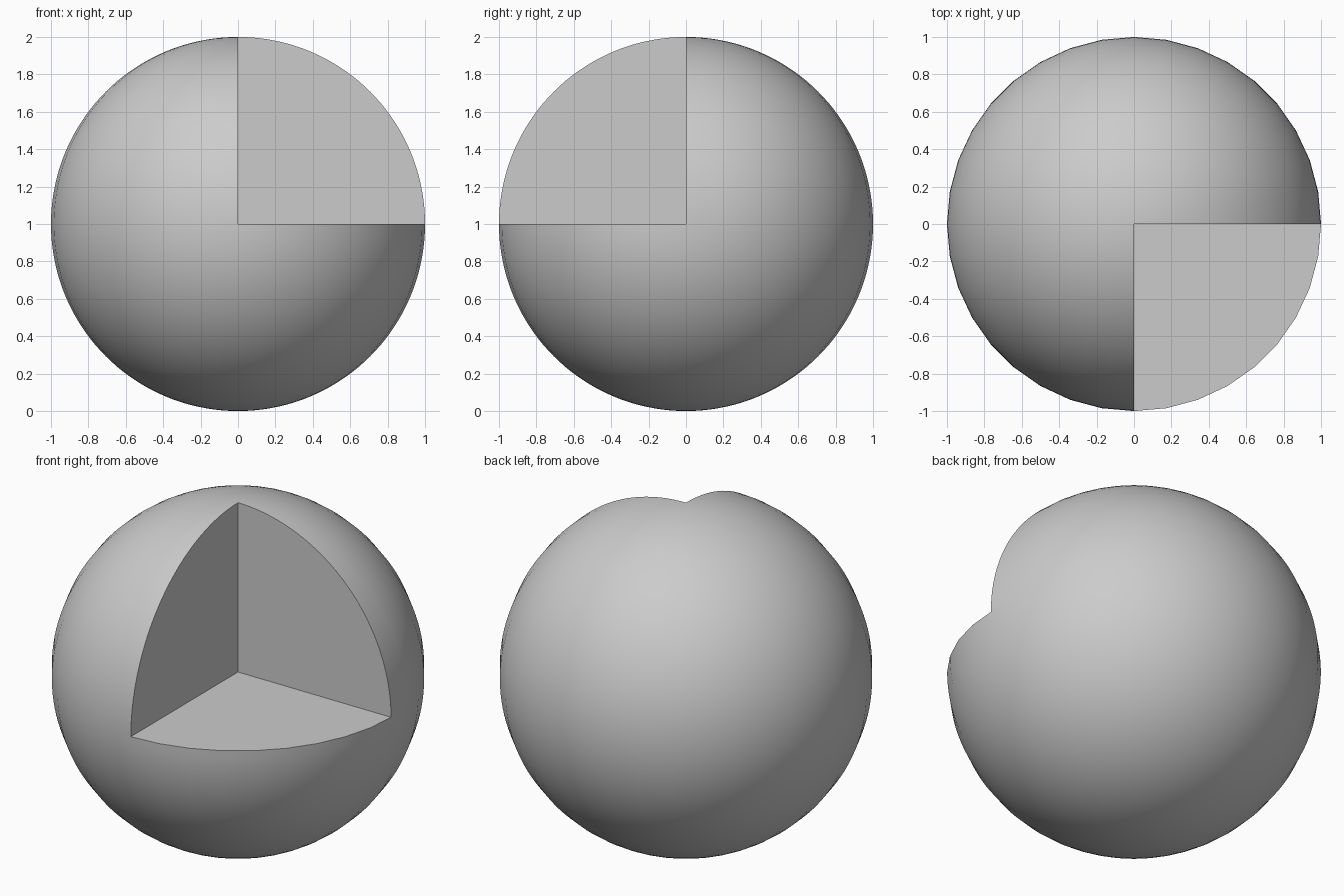
import bpy, bmesh, math
from mathutils import Vector

if "Cube" in bpy.data.objects:
    bpy.data.objects.remove(bpy.data.objects["Cube"])

# Ball: 36 meridian segments, finely divided pole to pole
bm = bmesh.new()
bmesh.ops.create_uvsphere(bm, u_segments=36, v_segments=72, radius=1)

# Remove the front right upper octant of the skin
octant = []
for f in bm.faces:
    c = f.calc_center_median()
    if c.x > 0 and c.y < 0 and c.z > 0:
        octant.append(f)
bmesh.ops.delete(bm, geom=octant, context='FACES')

# Close the notch with three flat quarter discs meeting at the centre
X, Y, Z = Vector((1, 0, 0)), Vector((0, -1, 0)), Vector((0, 0, 1))
rim = {v for e in bm.edges if e.is_boundary for v in e.verts}
centre = bm.verts.new((0, 0, 0))
for a, b in ((X, Y), (Y, Z), (Z, X)):
    n = a.cross(b)
    arc = [v for v in rim if abs(v.co.dot(n)) < 1e-4
           and v.co.dot(a) > -1e-4 and v.co.dot(b) > -1e-4]
    arc.sort(key=lambda v: math.atan2(v.co.dot(b), v.co.dot(a)))
    bm.faces.new([centre] + arc)
bmesh.ops.recalc_face_normals(bm, faces=bm.faces)
bmesh.ops.translate(bm, verts=bm.verts, vec=(0, 0, 1))

mesh = bpy.data.meshes.new("notched_ball")
bm.to_mesh(mesh)
bm.free()
ball = bpy.data.objects.new("notched_ball", mesh)
bpy.context.collection.objects.link(ball)

# Smooth skin, crisp notch edges
bpy.context.view_layer.objects.active = ball
ball.select_set(True)
bpy.ops.object.shade_smooth_by_angle(angle=math.radians(30))
